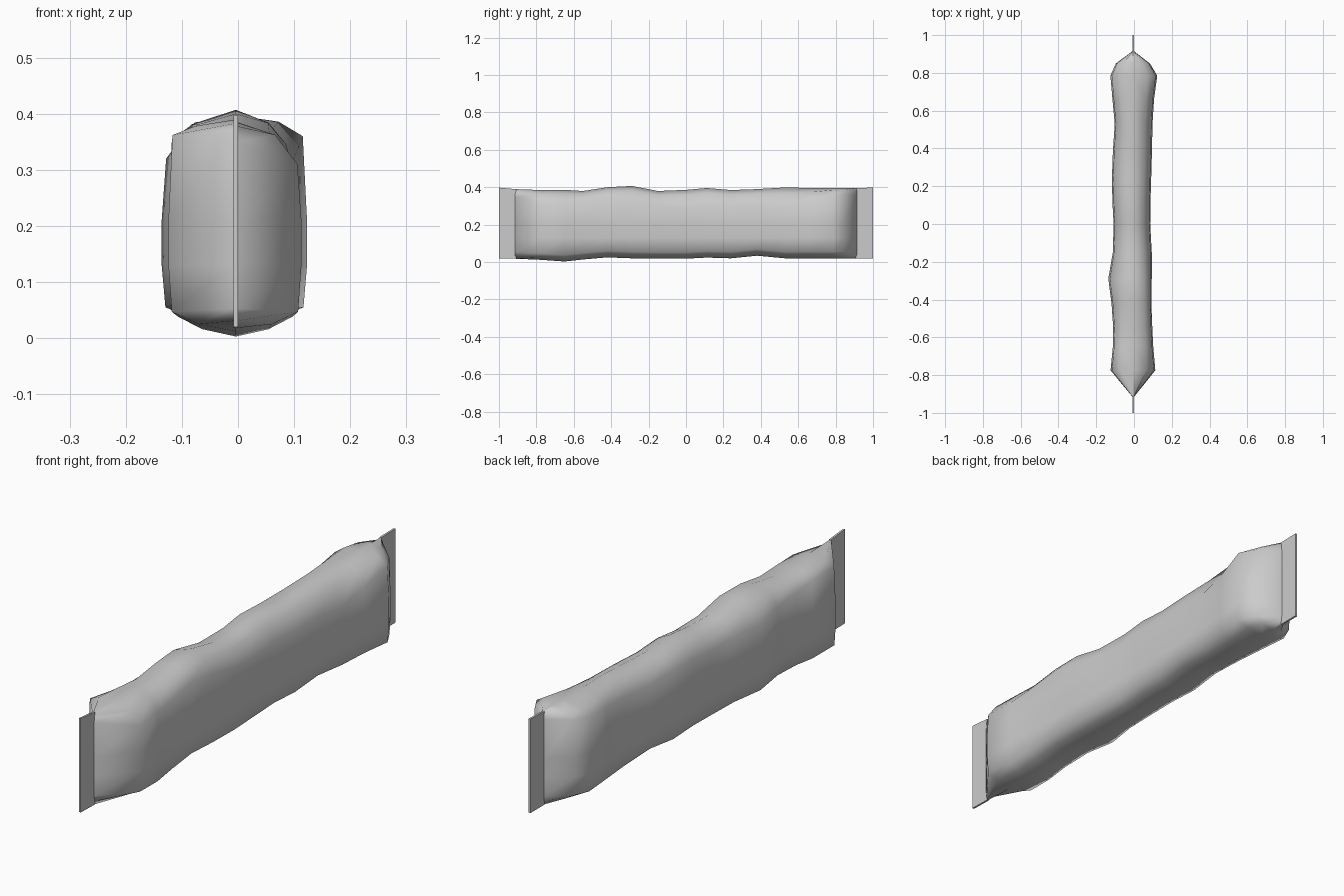
import bpy
import bmesh
import math

cube = bpy.data.objects.get("Cube")
if cube:
    bpy.data.objects.remove(cube, do_unlink=True)

# Single wrapper colour
grey = bpy.data.materials.new("wrapper grey")
grey.use_nodes = True
COLOUR = (0.6, 0.6, 0.6, 1.0)
grey.diffuse_color = COLOUR
grey.node_tree.nodes["Principled BSDF"].inputs["Base Color"].default_value = COLOUR

# Stations along the bar:
# y, right width (-x), left width (+x), bottom, top, -x shoulder, +x shoulder
STATIONS = [
    (-0.915, 0.004, 0.004, 0.018, 0.390, 0.365, 0.350),
    (-0.775, 0.120, 0.117, 0.012, 0.385, 0.362, 0.310),
    (-0.650, 0.108, 0.106, 0.003, 0.386, 0.350, 0.315),
    (-0.550, 0.106, 0.101, 0.014, 0.380, 0.340, 0.325),
    (-0.420, 0.115, 0.096, 0.025, 0.400, 0.335, 0.345),
    (-0.290, 0.132, 0.098, 0.020, 0.407, 0.320, 0.330),
    (-0.150, 0.108, 0.098, 0.018, 0.380, 0.315, 0.300),
    (0.000, 0.104, 0.090, 0.018, 0.386, 0.310, 0.290),
    (0.110, 0.110, 0.091, 0.024, 0.396, 0.325, 0.305),
    (0.240, 0.113, 0.095, 0.020, 0.385, 0.330, 0.300),
    (0.380, 0.108, 0.099, 0.034, 0.390, 0.325, 0.305),
    (0.530, 0.098, 0.102, 0.020, 0.399, 0.330, 0.290),
    (0.660, 0.110, 0.110, 0.020, 0.396, 0.345, 0.320),
    (0.785, 0.121, 0.127, 0.020, 0.397, 0.355, 0.360),
    (0.850, 0.092, 0.088, 0.020, 0.396, 0.360, 0.360),
    (0.915, 0.004, 0.004, 0.020, 0.396, 0.365, 0.360),
]
CENTRE = -0.004


def section(y, wr, wl, zb, zt, sr, sl):
    """Closed ring: up the +x side, over the top ridge, down the -x side."""
    def side(w, zs, sign):
        pts = [(0.55, zb + 0.013), (0.95, zb + 0.035), (1.0, 0.13),
               (1.0, 0.21), (0.94, zs), (0.6, zt - 0.3 * (zt - zs))]
        return [(CENTRE + sign * w * a, y, z) for a, z in pts]
    return ([(CENTRE, y, zb)] + side(wl, sl, 1)
            + [(CENTRE, y, zt)] + side(wr, sr, -1)[::-1])


def finish(name, bm):
    bmesh.ops.recalc_face_normals(bm, faces=bm.faces)
    mesh = bpy.data.meshes.new(name)
    bm.to_mesh(mesh)
    bm.free()
    mesh.materials.append(grey)
    obj = bpy.data.objects.new(name, mesh)
    bpy.context.collection.objects.link(obj)
    bpy.ops.object.select_all(action='DESELECT')
    obj.select_set(True)
    bpy.context.view_layer.objects.active = obj
    bpy.ops.object.shade_smooth_by_angle(angle=math.radians(62))
    return obj


# Crumpled wrapper body, lofted through the stations
bm = bmesh.new()
rings = [[bm.verts.new(p) for p in section(*s)] for s in STATIONS]
for a, b in zip(rings, rings[1:]):
    n = len(a)
    for i in range(n):
        j = (i + 1) % n
        bm.faces.new((a[i], a[j], b[j], b[i]))
bm.faces.new(rings[0])
bm.faces.new(rings[-1])
finish("wrapper_body", bm)


# Flat crimped seal at each end
def end_seal(name, sign, z_inner, z_outer):
    bm = bmesh.new()
    loops = []
    for y, (z0, z1) in ((0.91, z_inner), (1.0, z_outer)):
        loops.append([bm.verts.new((CENTRE + dx, sign * y, z)) for dx, z in
                      ((-0.004, z0), (0.004, z0), (0.004, z1), (-0.004, z1))])
    a, b = loops
    for i in range(4):
        j = (i + 1) % 4
        bm.faces.new((a[i], a[j], b[j], b[i]))
    bm.faces.new(a)
    bm.faces.new(b)
    finish(name, bm)


end_seal("front_seal", -1, (0.018, 0.390), (0.020, 0.398))
end_seal("back_seal", 1, (0.020, 0.396), (0.020, 0.398))
